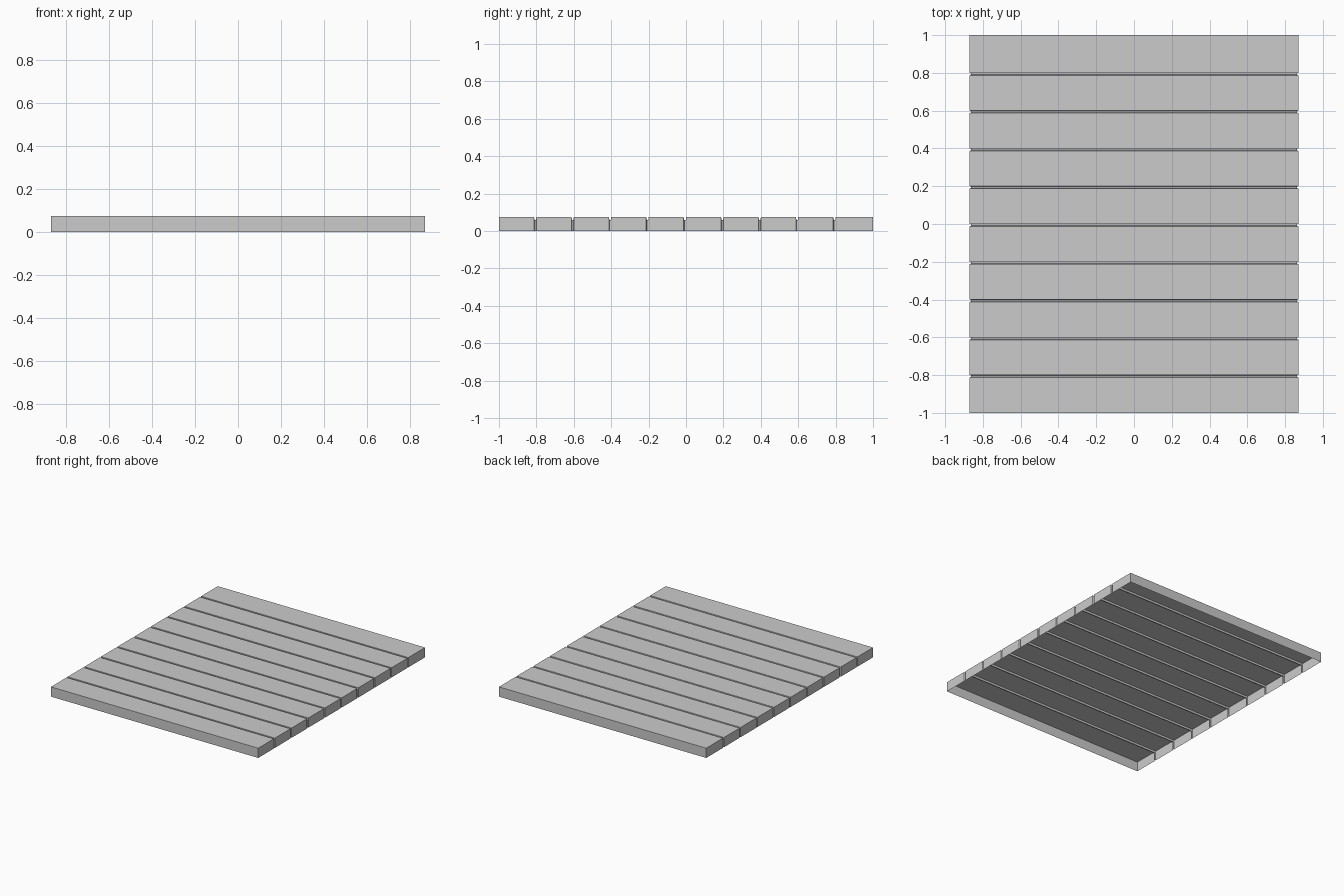
import bpy
import bmesh

HALF_X, HALF_Y, HEIGHT = 0.87, 1.0, 0.074
PLANKS, GAP, SIDE_DEPTH, TOP_DEPTH = 10, 0.013, 0.007, 0.015

cube = bpy.data.objects.get("Cube")
if cube:
    bpy.data.objects.remove(cube)


def make_material(name, colour):
    mat = bpy.data.materials.new(name)
    mat.use_nodes = True
    mat.diffuse_color = colour
    mat.node_tree.nodes["Principled BSDF"].inputs["Base Color"].default_value = colour
    return mat


# Stations along the deck: each groove pulls the cross-section inward
pitch = 2 * HALF_Y / PLANKS
stations = [(-HALF_Y, 0)]
for i in range(1, PLANKS):
    y = -HALF_Y + i * pitch
    stations += [(y - GAP, 0), (y - GAP * 0.7, 1), (y - GAP * 0.1, 1), (y, 0)]
stations.append((HALF_Y, 0))

# Loft the open-bottomed shell through the stations
bm = bmesh.new()
rings = []
for y, sunk in stations:
    x, z = HALF_X - sunk * SIDE_DEPTH, HEIGHT - sunk * TOP_DEPTH
    rings.append([bm.verts.new((px, y, pz))
                  for px, pz in ((-x, 0), (-x, z), (x, z), (x, 0))])
for a, b in zip(rings, rings[1:]):
    for k in range(3):
        bm.faces.new((a[k], b[k], b[k + 1], a[k + 1]))

# Front and back walls
bm.faces.new(rings[0])
bm.faces.new(rings[-1][::-1])
bm.normal_update()
if max(bm.faces, key=lambda f: f.calc_center_median().z).normal.z < 0:
    bmesh.ops.reverse_faces(bm, faces=bm.faces[:])

mesh = bpy.data.meshes.new("plank_deck")
bm.to_mesh(mesh)
bm.free()
mesh.materials.append(make_material("light_grey", (0.6, 0.6, 0.6, 1)))
deck = bpy.data.objects.new("plank_deck", mesh)
bpy.context.collection.objects.link(deck)
